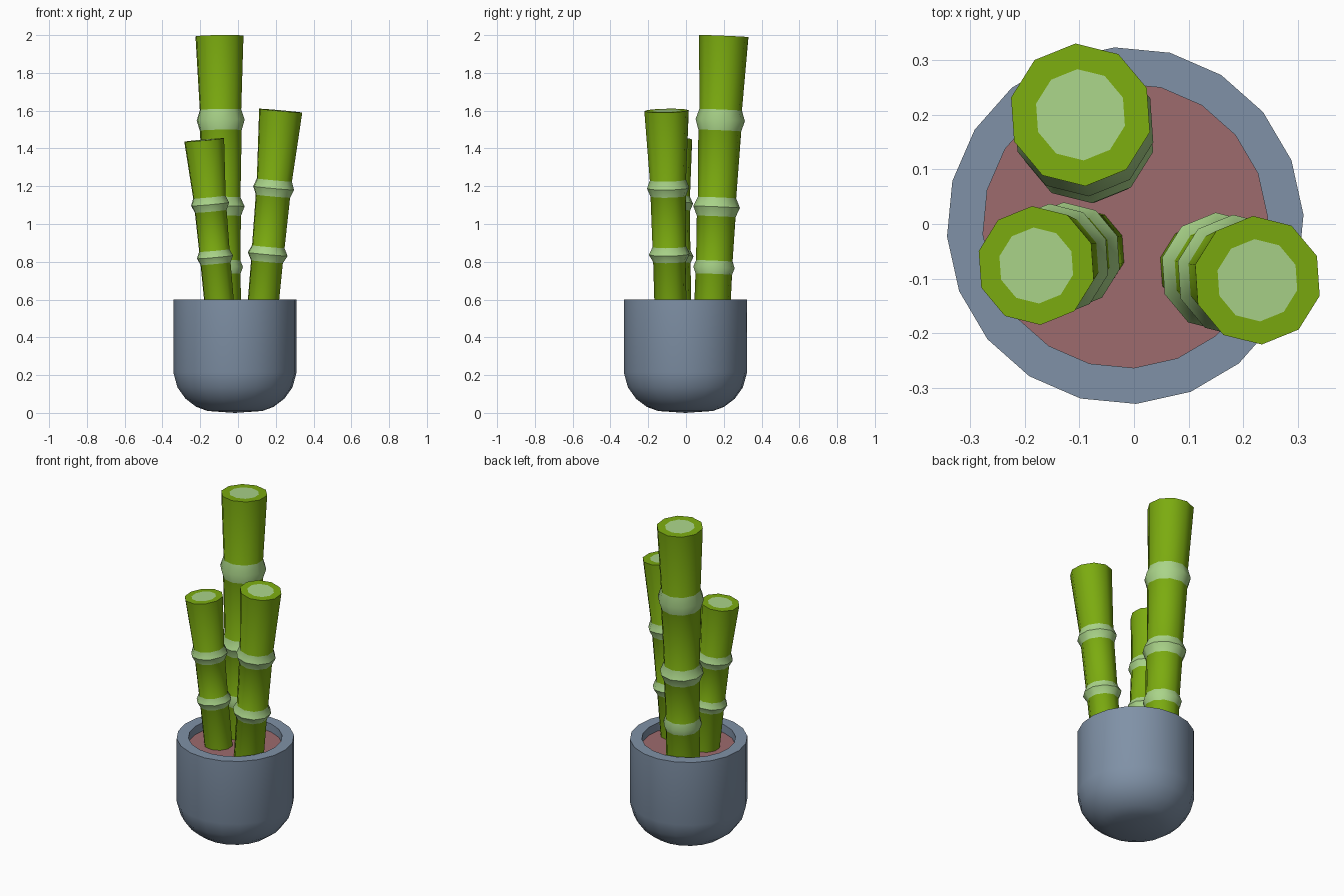
import bpy, bmesh, math
from mathutils import Vector

if "Cube" in bpy.data.objects:
    bpy.data.objects.remove(bpy.data.objects["Cube"])


def material(name, rgb):
    m = bpy.data.materials.new(name)
    m.diffuse_color = (*rgb, 1)
    m.use_nodes = True
    m.node_tree.nodes["Principled BSDF"].inputs["Base Color"].default_value = m.diffuse_color
    return m


STEM = material("stem green", (0.20, 0.41, 0.005))
PALE = material("pale green", (0.40, 0.655, 0.25))
POT = material("slate blue pot", (0.215, 0.285, 0.385))
SOIL = material("reddish soil", (0.34, 0.145, 0.155))


def revolve(name, profile, sides, phase, mats, bands=None, loc=(0, 0, 0), axis=(0, 0, 1)):
    """Spin (radius, height) points about an axis; bands = material index per strip."""
    bm = bmesh.new()
    rings = []
    for r, z in profile:
        if r == 0:
            rings.append([bm.verts.new((0, 0, z))] * sides)
        else:
            angles = [math.radians(phase) + 2 * math.pi * i / sides for i in range(sides)]
            rings.append([bm.verts.new((r * math.cos(a), r * math.sin(a), z)) for a in angles])
    for k in range(len(rings) - 1):
        lo, hi = rings[k], rings[k + 1]
        for i in range(sides):
            j = (i + 1) % sides
            corners = list(dict.fromkeys((lo[i], lo[j], hi[j], hi[i])))
            face = bm.faces.new(corners)
            face.material_index = bands[k] if bands else 0
    bm.normal_update()
    me = bpy.data.meshes.new(name)
    bm.to_mesh(me)
    bm.free()
    for m in mats:
        me.materials.append(m)
    ob = bpy.data.objects.new(name, me)
    bpy.context.collection.objects.link(ob)
    ob.location = loc
    ob.rotation_mode = 'QUATERNION'
    ob.rotation_quaternion = Vector((0, 0, 1)).rotation_difference(Vector(axis))
    bpy.ops.object.select_all(action='DESELECT')
    ob.select_set(True)
    bpy.context.view_layer.objects.active = ob
    bpy.ops.object.shade_smooth_by_angle(angle=math.radians(40))
    return ob


# Pot: rounded bottom, straight wall, thick rim, inner wall
CENTRE = (-0.016, -0.003, 0)
revolve("pot", [(0, 0), (0.145, 0.01), (0.205, 0.032), (0.262, 0.075), (0.305, 0.135),
                (0.327, 0.215), (0.327, 0.6), (0.261, 0.6), (0.261, 0.53)],
        20, 3.5, [POT], loc=CENTRE)

# Soil disc
revolve("soil", [(0.261, 0.55), (0, 0.55)], 20, 3.5, [SOIL], loc=CENTRE)


def bamboo(name, base, top, base_r, nodes, top_r):
    """Leaning stalk; nodes = (z, radius below, bulge radius, radius above, half height)."""
    base, top = Vector(base), Vector(top)
    axis = top - base
    scale = axis.length / axis.z
    profile, bands = [(0, 0), (base_r, 0)], [0]
    for z, below, bulge, above, h in nodes:
        s = (z - base.z) * scale
        profile += [(below, s - h), (bulge, s), (above, s + h)]
        bands += [0, 1, 1]
    end = axis.length
    profile += [(top_r, end), (top_r * 0.64, end), (0, end)]
    bands += [0, 0, 1]
    revolve(name, profile, 10, 22, [STEM, PALE], bands, base, axis)


# Three stalks, each ringed with pale nodes and a pale cut centre
bamboo("tall_stalk", (-0.077, 0.137, 0.5), (-0.098, 0.2, 1.995), 0.096,
       [(0.77, 0.097, 0.11, 0.097, 0.035),
        (1.09, 0.103, 0.124, 0.102, 0.05),
        (1.55, 0.114, 0.131, 0.113, 0.055)], 0.131)
bamboo("right_stalk", (0.126, -0.081, 0.5), (0.226, -0.103, 1.6), 0.084,
       [(0.84, 0.087, 0.109, 0.089, 0.04),
        (1.19, 0.094, 0.112, 0.096, 0.043)], 0.118)
bamboo("left_stalk", (-0.092, -0.05, 0.5), (-0.179, -0.076, 1.445), 0.08,
       [(0.825, 0.082, 0.099, 0.083, 0.035),
        (1.105, 0.087, 0.104, 0.089, 0.038)], 0.109)
